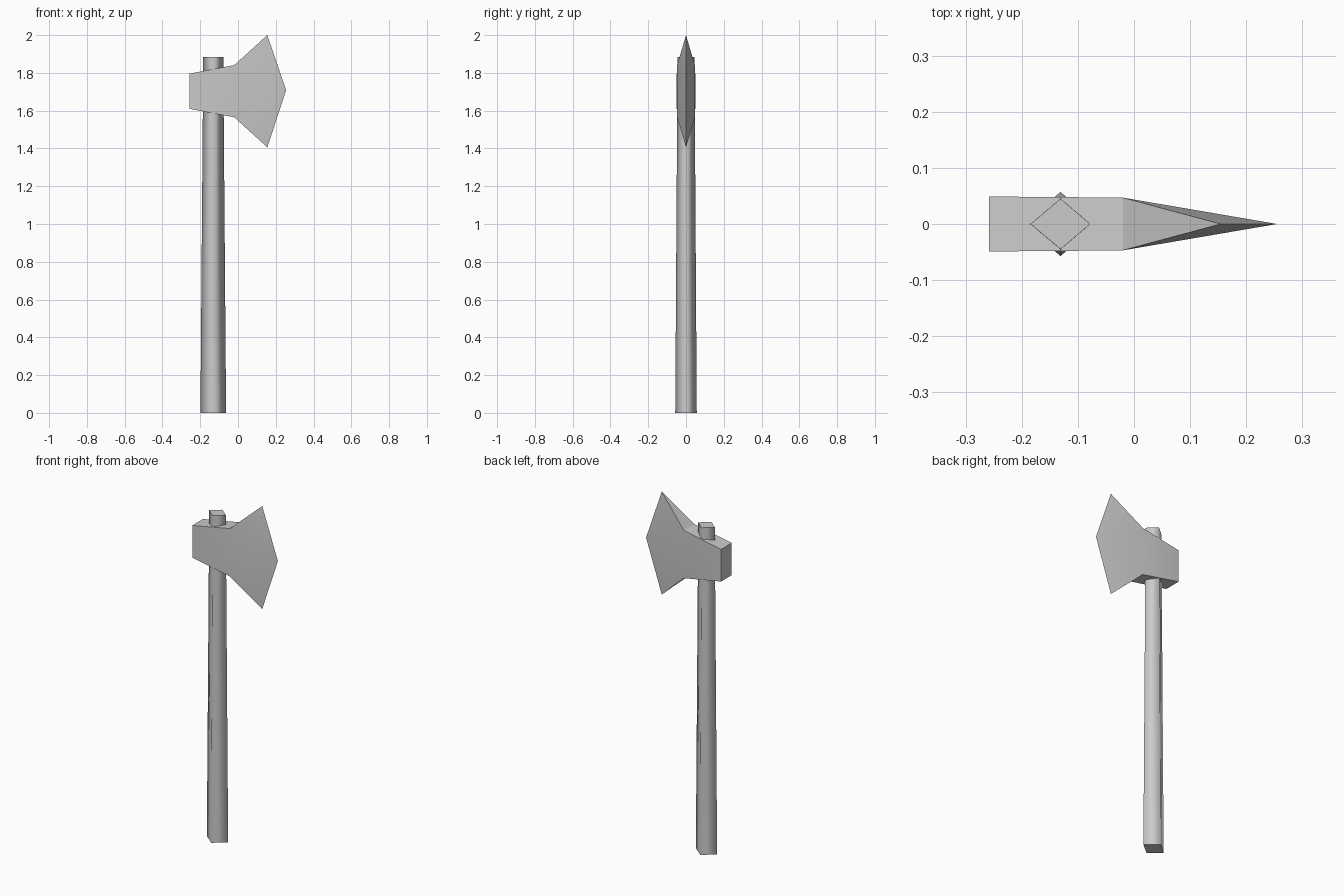
import bpy, bmesh
from math import radians

cube = bpy.data.objects.get("Cube")
if cube:
    bpy.data.objects.remove(cube, do_unlink=True)

# One grey for the whole tool
grey = bpy.data.materials.new("plain_grey")
grey.use_nodes = True
colour = (0.6, 0.6, 0.6, 1)
grey.diffuse_color = colour
grey.node_tree.nodes["Principled BSDF"].inputs["Base Color"].default_value = colour


def finish(bm, name):
    bmesh.ops.recalc_face_normals(bm, faces=bm.faces)
    mesh = bpy.data.meshes.new(name)
    bm.to_mesh(mesh)
    bm.free()
    mesh.materials.append(grey)
    obj = bpy.data.objects.new(name, mesh)
    bpy.context.collection.objects.link(obj)
    return obj


# Handle: tapered diamond shaft with softly shaded sides and crisp ends
bm = bmesh.new()
HANDLE_X = -0.131
rings = []
for z, rx, ry in [(0, 0.068, 0.057), (1.885, 0.053, 0.045)]:
    rings.append([bm.verts.new((HANDLE_X + dx * rx, dy * ry, z))
                  for dx, dy in [(1, 0), (0, 1), (-1, 0), (0, -1)]])
for i in range(4):
    j = (i + 1) % 4
    side = bm.faces.new((rings[0][i], rings[0][j], rings[1][j], rings[1][i]))
    side.smooth = True
for ring in rings:
    cap = bm.faces.new(ring)
    for edge in cap.edges:
        edge.smooth = False
finish(bm, "handle")

# Axe head: block at the back, flaring to a pointed cutting edge
bm = bmesh.new()
MID_Z = 1.703


def corner(x, y, dz):
    return bm.verts.new((x, y, MID_Z + dz))


tip = corner(0.255, 0, 0.005)
horn = {s: corner(0.155, 0, s * 0.297 + 0.0) for s in (1, -1)}
back = {(y, s): corner(-0.258, y * 0.049, s * 0.093) for y in (1, -1) for s in (1, -1)}
neck = {(y, s): corner(-0.02, y * 0.047, s * 0.138) for y in (1, -1) for s in (1, -1)}

for y in (1, -1):
    # Cheek and blade on each side
    bm.faces.new((back[y, 1], back[y, -1], neck[y, -1], neck[y, 1]))
    bm.faces.new((neck[y, 1], neck[y, -1], tip))
    for s in (1, -1):
        bm.faces.new((neck[y, s], tip, horn[s]))
for s in (1, -1):
    # Top and bottom of the head
    bm.faces.new((back[1, s], back[-1, s], neck[-1, s], neck[1, s]))
    bm.faces.new((neck[1, s], neck[-1, s], horn[s]))
bm.faces.new((back[1, 1], back[-1, 1], back[-1, -1], back[1, -1]))
head = finish(bm, "axe_head")

bpy.ops.object.select_all(action="DESELECT")
head.select_set(True)
bpy.context.view_layer.objects.active = head
bpy.ops.object.shade_smooth_by_angle(angle=radians(30))
